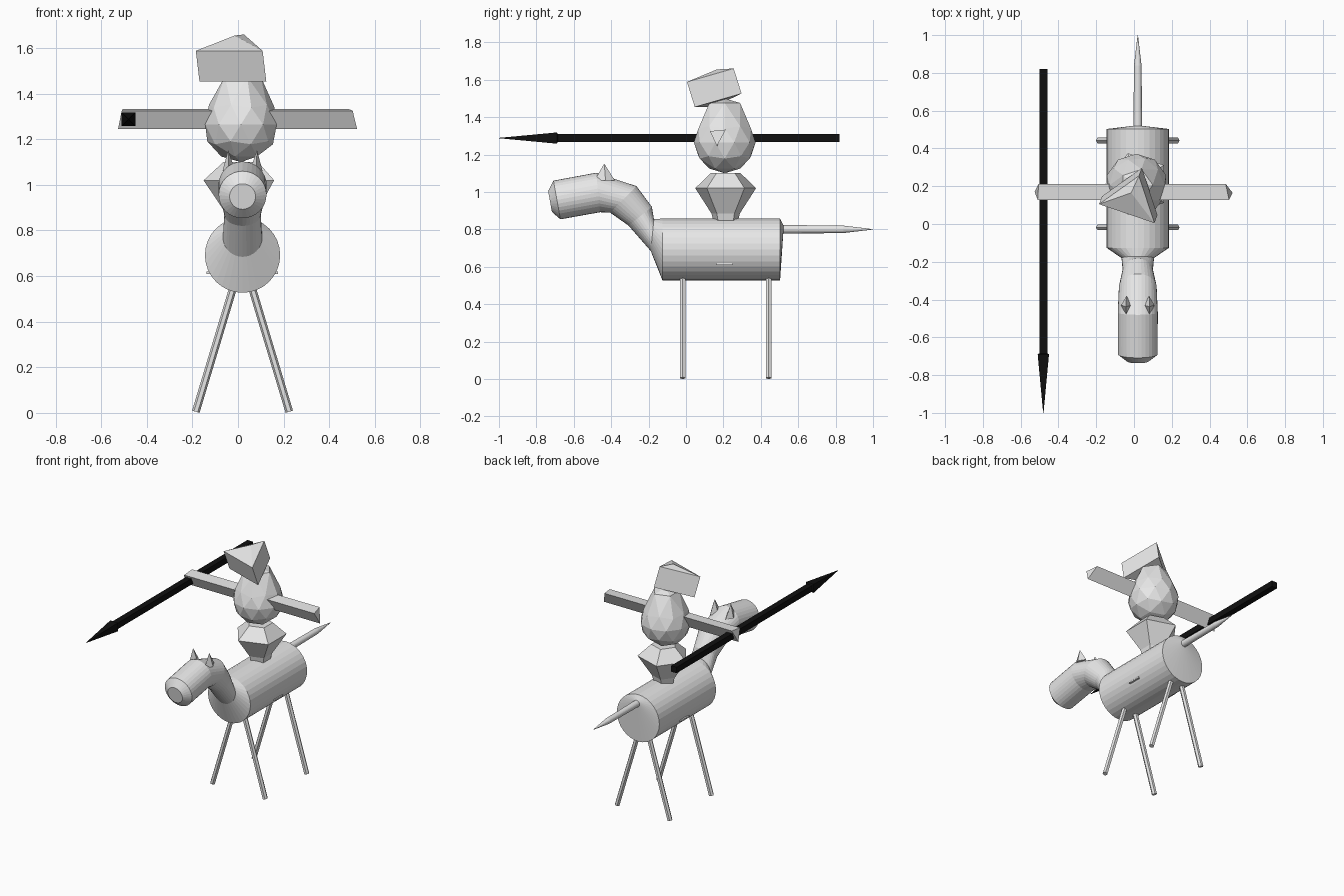
import bpy, bmesh, math
from mathutils import Vector

if "Cube" in bpy.data.objects:
    bpy.data.objects.remove(bpy.data.objects["Cube"])


def material(name, v):
    m = bpy.data.materials.new(name)
    m.diffuse_color = (v, v, v, 1)
    m.use_nodes = True
    m.node_tree.nodes["Principled BSDF"].inputs["Base Color"].default_value = m.diffuse_color
    return m


GREY = material("plain grey", 0.8)
BLACK = material("black", 0.005)


def finish(bm, name, mat=GREY):
    bmesh.ops.recalc_face_normals(bm, faces=bm.faces)
    me = bpy.data.meshes.new(name)
    bm.to_mesh(me)
    bm.free()
    me.materials.append(mat)
    ob = bpy.data.objects.new(name, me)
    bpy.context.collection.objects.link(ob)
    return ob


def loft(name, rings, mat=GREY):
    """Skin a list of equal-length point rings and cap both ends."""
    bm = bmesh.new()
    loops = [[bm.verts.new(p) for p in r] for r in rings]
    n = len(loops[0])
    for a, b in zip(loops, loops[1:]):
        for i in range(n):
            j = (i + 1) % n
            bm.faces.new((a[i], a[j], b[j], b[i]))
    bm.faces.new(loops[0])
    bm.faces.new(loops[-1])
    return finish(bm, name, mat)


def ring(c, d, r, n, turn=0.0):
    """Regular polygon around centre c, facing along d."""
    d = Vector(d).normalized()
    u = Vector((1, 0, 0))
    u = (u - d * u.dot(d)).normalized()
    v = d.cross(u)
    ang = [turn + 2 * math.pi * i / n for i in range(n)]
    return [Vector(c) + (u * math.cos(a) + v * math.sin(a)) * r for a in ang]


# horse: tail, barrel, neck and head as one tube (y, z, radius, direction y, z)
CX = 0.02
spine = [
    (1.00, 0.80, 0.001, -1, 0), (0.84, 0.80, 0.02, -1, 0), (0.52, 0.80, 0.023, -1, 0),
    (0.503, 0.692, 0.165, -1, 0), (-0.126, 0.692, 0.165, -1, 0),
    (-0.18, 0.77, 0.086, -1, 0.1), (-0.245, 0.87, 0.08, -0.62, 0.78),
    (-0.335, 0.96, 0.1, -0.7, 0.7), (-0.47, 0.997, 0.106, -1, -0.1),
    (-0.69, 0.957, 0.105, -1, -0.18), (-0.727, 0.949, 0.057, -1, -0.18),
]
loft("horse_body", [ring((CX, y, z), (0, dy, dz), r, 32) for y, z, r, dy, dz in spine])

for side, s in (("left", -1), ("right", 1)):
    # ears
    x = CX + s * 0.06
    loft(f"ear_{side}", [
        [(x - 0.028, -0.43, 1.06), (x, -0.49, 1.06), (x + 0.028, -0.43, 1.06), (x, -0.38, 1.06)],
        [(x + s * 0.003 + dx, -0.437 + dy, 1.15) for dx, dy in
         ((-0.001, 0), (0, -0.001), (0.001, 0), (0, 0.001))]])
    # splayed legs
    for end, y in (("front", -0.018), ("back", 0.442)):
        top, foot = Vector((CX + s * 0.02, y, 0.62)), Vector((CX + s * 0.205, y, 0.005))
        loft(f"{end}_leg_{side}", [ring(p, foot - top, 0.017, 6) for p in (top, foot)])

# rider hips: five-sided double cone narrowing into the saddle
hips = [(0.62, 0.06), (0.84, 0.068), (0.885, 0.08), (1.02, 0.171), (1.10, 0.084)]
loft("rider_hips", [ring((CX, 0.212, z), (0, 0, 1), r, 5, math.pi) for z, r in hips])

# bar through the barrel
loft("stirrup_bar", [[(x, 0.16, 0.61), (x, 0.25, 0.61), (x, 0.25, 0.62), (x, 0.16, 0.62)]
                     for x in (-0.138, 0.176)])

# rider torso: faceted ball drawn up into a neck
bm = bmesh.new()
bmesh.ops.create_icosphere(bm, subdivisions=2, radius=0.165)
for v in bm.verts:
    if v.co.z > 0.12:
        v.co.z += 0.07
    v.co += Vector((0.013, 0.207, 1.265))
finish(bm, "rider_torso")

# arms: one three-sided bar with slanted ends
loft("rider_arms", [
    [(-0.51, 0.128, 1.325), (-0.505, 0.213, 1.333), (-0.526, 0.17, 1.246)],
    [(0.503, 0.128, 1.325), (0.485, 0.213, 1.333), (0.522, 0.165, 1.246)]])

# hat: tilted triangular block with a low peak
brim = [Vector(p) for p in ((-0.185, 0.105, 1.588), (0.108, 0.005, 1.588), (0.026, 0.255, 1.66))]
shift = Vector((0.016, 0.042, -0.134))
bm = bmesh.new()
top = [bm.verts.new(p) for p in brim]
low = [bm.verts.new(p + shift) for p in brim]
peak = bm.verts.new((-0.015, 0.165, 1.655))
for i in range(3):
    j = (i + 1) % 3
    bm.faces.new((low[i], low[j], top[j], top[i]))
    bm.faces.new((top[i], top[j], peak))
bm.faces.new(low)
finish(bm, "rider_hat")

# lance: square shaft with a flared square point
lance = [(0.82, 0.021), (-0.685, 0.021), (-0.69, 0.03), (-1.0, 0.001)]
loft("lance", [[(-0.48 + a * h, y, 1.288 + b * h) for a, b in
                ((-1, -1), (1, -1), (1, 1), (-1, 1))] for y, h in lance], BLACK)
